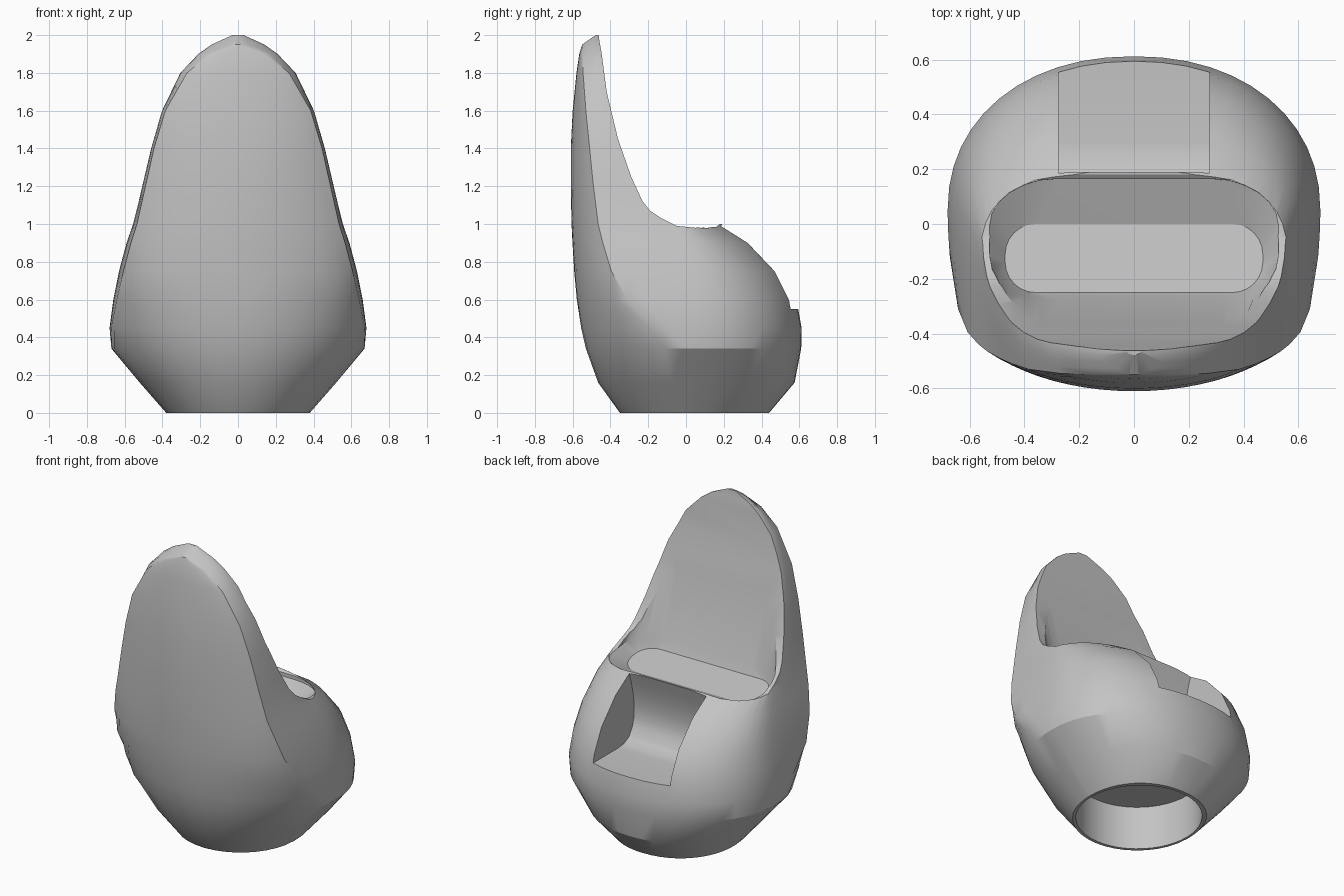
import bpy, bmesh, math

cube = bpy.data.objects.get("Cube")
if cube:
    bpy.data.objects.remove(cube, do_unlink=True)

grey = bpy.data.materials.new("plain grey")
grey.use_nodes = True
grey.diffuse_color = (0.55, 0.55, 0.55, 1)
grey.node_tree.nodes["Principled BSDF"].inputs["Base Color"].default_value = (0.55, 0.55, 0.55, 1)


def loft(name, rings):
    """Closed solid through rings that have equal point counts."""
    bm = bmesh.new()
    loops = [[bm.verts.new(p) for p in ring] for ring in rings]
    n = len(loops[0])
    for a, b in zip(loops, loops[1:]):
        for i in range(n):
            j = (i + 1) % n
            bm.faces.new((a[i], a[j], b[j], b[i]))
    bm.faces.new(loops[0][::-1])
    bm.faces.new(loops[-1])
    bmesh.ops.recalc_face_normals(bm, faces=bm.faces)
    mesh = bpy.data.meshes.new(name)
    bm.to_mesh(mesh)
    bm.free()
    ob = bpy.data.objects.new(name, mesh)
    bpy.context.collection.objects.link(ob)
    mesh.materials.append(grey)
    return ob


def prism(name, profile, half_width):
    """Side profile (y, z) extruded along x."""
    return loft(name, [[(s * half_width, y, z) for y, z in profile] for s in (-1, 1)])


def cut(target, cutter):
    cutter.hide_render = True
    mod = target.modifiers.new("cut", 'BOOLEAN')
    mod.operation = 'DIFFERENCE'
    mod.solver = 'EXACT'
    mod.object = cutter
    bpy.context.view_layer.objects.active = target
    bpy.ops.object.modifier_apply(modifier=mod.name)
    bpy.data.objects.remove(cutter, do_unlink=True)


# Body levels: z, half width, front y, crease x, crease y, widest y, back y
LEVELS = [
    (0.00, .38, -.35, .378, .015, .045, .44),
    (0.16, .52, -.465, .517, .01, .05, .575),
    (0.34, .67, -.53, .667, -.02, .05, .61),
    (0.45, .68, -.555, .672, -.12, .05, .612),
    (0.60, .66, -.578, .642, -.31, .04, .585),
    (0.75, .63, -.592, .607, -.395, .02, .51),
    (0.90, .59, -.601, .567, -.44, -.03, .365),
    (1.00, .555, -.606, .535, -.465, -.10, .20),
    (1.20, .507, -.61, .49, -.49, -.26, .0),
    (1.40, .46, -.61, .445, -.51, -.34, -.1),
    (1.60, .402, -.60, .385, -.53, -.40, -.2),
    (1.80, .305, -.58, .27, -.545, -.44, -.25),
    (1.90, .21, -.565, .15, -.55, -.455, -.3),
    (1.95, .14, -.55, .02, -.549, -.46, -.3),
    (2.00, .03, -.478, .01, -.477, -.46, -.4),
]


def body_ring(z, w, yf, cx, cy, ym, yb):
    arc = math.radians(min(88, max(50, 88 - 60 * (z - 0.4))))
    half = []
    for i in range(10):                      # front face out to the crease
        t = arc * i / 9
        half.append((cx * math.sin(t) / math.sin(arc),
                     yf + (cy - yf) * (1 - math.cos(t)) / (1 - math.cos(arc))))
    for i in range(1, 5):                    # side
        t = i / 4
        half.append((cx + (w - cx) * math.sin(t * math.pi / 2), cy + (ym - cy) * t))
    for i in range(1, 13):                   # rounded back
        t = math.pi / 2 * i / 12
        half.append((w * max(0, math.cos(t)) ** 0.93, ym + (yb - ym) * math.sin(t) ** 0.93))
    mirrored = [(-x, y) for x, y in half[-2:0:-1]]
    return [(x, y, z) for x, y in half + mirrored]


body = loft("holder_body", [body_ring(*lv) for lv in LEVELS])

# Sweep away everything above the saddle and behind the tall back rest
saddle = [(.35, 1.01), (.18, 1.0), (.16, .985), (.05, .98), (-.05, .99), (-.13, 1.03),
          (-.19, 1.07), (-.23, 1.12), (-.29, 1.25), (-.36, 1.45), (-.42, 1.7),
          (-.45, 1.93), (-.457, 2.1), (.35, 2.1)]
cut(body, prism("saddle_cutter", saddle, 1.0))


# Shallow rounded tray with a flat leaning back rest
def tray_ring(hx, y0, y1, rx, ry, z, tilt):
    pts = []
    for k, (sx, sy) in enumerate(((1, 1), (-1, 1), (-1, -1), (1, -1))):
        for i in range(7):
            a = math.pi / 2 * (k + i / 6)
            y = (y1 - ry if sy > 0 else y0 + ry) + ry * math.sin(a)
            pts.append((sx * (hx - rx) + rx * math.cos(a), y, z + tilt * y))
    return pts


cut(body, loft("tray_cutter", [
    tray_ring(.47, -.25, .0, .11, .11, .905, -.2),
    tray_ring(.527, -.28, .165, .25, .17, .985, -.12),
    tray_ring(.50, -.457, .165, .12, .12, 1.96, 0),
    tray_ring(.50, -.475, .165, .12, .12, 2.1, 0)]))

# Curved recess in the rear
recess = [(.19, 1.2), (.19, 1.0), (.165, .92), (.145, .84), (.135, .76), (.137, .69),
          (.155, .63), (.19, .58), (.24, .556), (.30, .55), (.75, .55), (.75, 1.2)]
cut(body, prism("recess_cutter", recess, .275))

# Round socket in the base
socket = [[(.365 * math.cos(a), .045 + .375 * math.sin(a), z)
           for a in (math.tau * i / 48 for i in range(48))] for z in (-.1, .28)]
cut(body, loft("socket_cutter", socket))

bpy.ops.object.select_all(action='DESELECT')
body.select_set(True)
bpy.context.view_layer.objects.active = body
bpy.ops.object.shade_smooth_by_angle(angle=math.radians(28))
